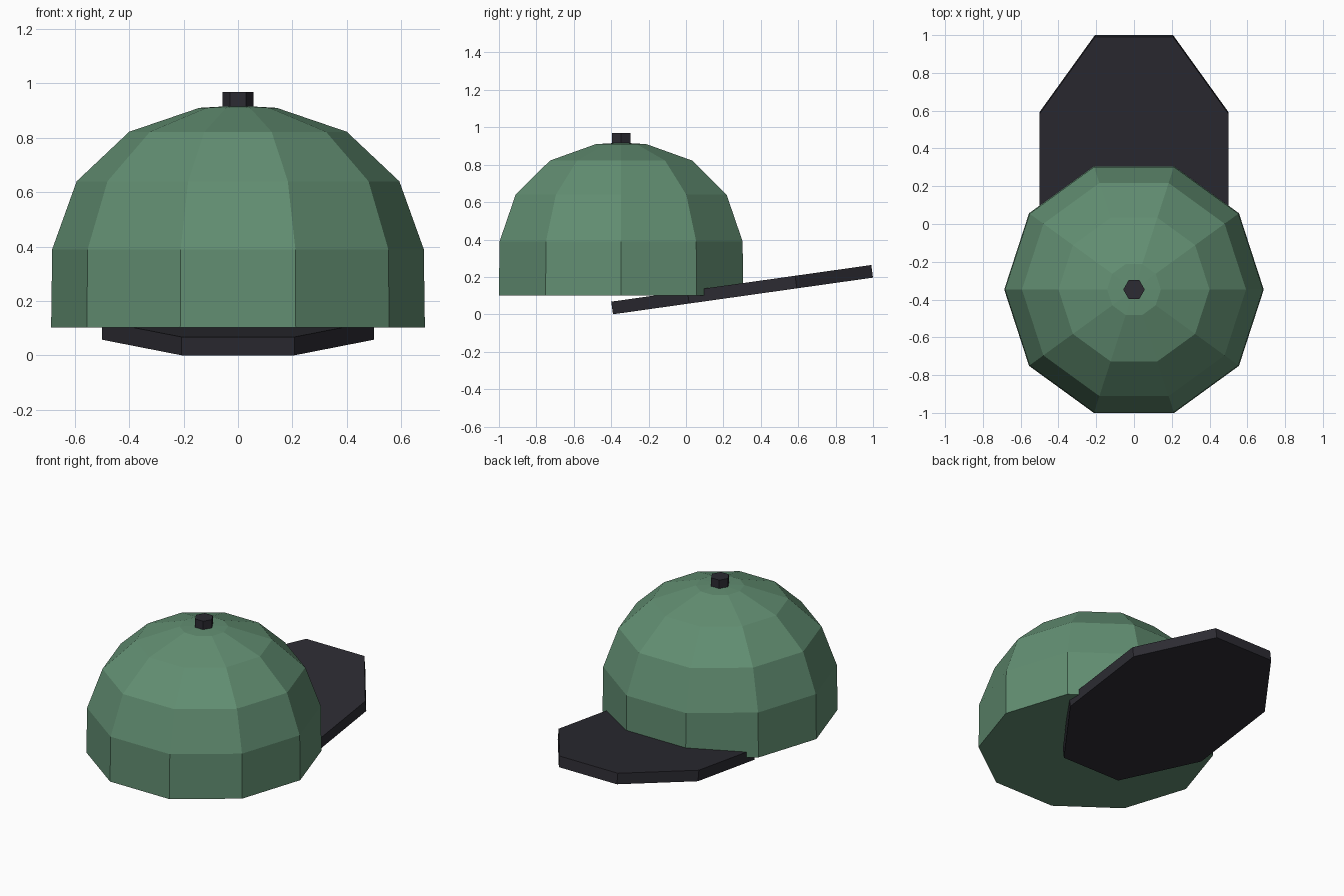
import bpy, bmesh, math
from mathutils import Matrix

if "Cube" in bpy.data.objects:
    bpy.data.objects.remove(bpy.data.objects["Cube"])


def material(name, rgb):
    m = bpy.data.materials.new(name)
    m.diffuse_color = (*rgb, 1)
    m.use_nodes = True
    m.node_tree.nodes["Principled BSDF"].inputs["Base Color"].default_value = m.diffuse_color
    return m


green = material("cap green", (0.122, 0.272, 0.168))
dark = material("charcoal", (0.025, 0.024, 0.032))


def add_object(name, bm, mat):
    bmesh.ops.recalc_face_normals(bm, faces=bm.faces)
    me = bpy.data.meshes.new(name)
    bm.to_mesh(me)
    bm.free()
    me.materials.append(mat)
    ob = bpy.data.objects.new(name, me)
    bpy.context.collection.objects.link(ob)
    return ob


def prism(name, sides, start, rx, ry, depth, mat):
    """Upright n-sided prism centred on its origin."""
    bm = bmesh.new()
    bmesh.ops.create_cone(bm, cap_ends=True, segments=sides,
                          radius1=1, radius2=1, depth=depth)
    # put the first corner at the requested angle from +x
    a = math.atan2(bm.verts[:][0].co.y, bm.verts[:][0].co.x)
    bm.transform(Matrix.Rotation(start - a, 4, 'Z'))
    bm.transform(Matrix.Diagonal((rx, ry, 1, 1)))
    return add_object(name, bm, mat)


CY = -0.347  # crown centre in y

# Crown: ten-sided dome, closed underneath
profile = [(0.687, 0.102), (0.683, 0.39), (0.593, 0.64), (0.40, 0.822), (0.142, 0.91)]
bm = bmesh.new()
N = 10
rings = [[bm.verts.new((r * math.cos(math.tau * i / N),
                        CY + r * math.sin(math.tau * i / N), z))
          for i in range(N)] for r, z in profile]
for lo, hi in zip(rings, rings[1:]):
    for i in range(N):
        j = (i + 1) % N
        bm.faces.new((lo[i], lo[j], hi[j], hi[i]))
apex = bm.verts.new((0, CY, 0.918))
for i in range(N):
    bm.faces.new((rings[-1][i], rings[-1][(i + 1) % N], apex))
bm.faces.new(rings[0][::-1])
add_object("crown", bm, green)

# Top button: small hexagonal prism
button = prism("top_button", 6, 0, 0.057, 0.057, 0.07, dark)
button.location = (0, CY, 0.934)

# Brim: stretched octagonal plate tilted upward at the back
c = math.cos(math.pi / 8)
brim = prism("brim", 8, math.pi / 8, 0.5 / c, 0.702 / c, 0.068, dark)
brim.location = (0, 0.30, 0.132)
brim.rotation_euler = (0.14, 0, 0)
